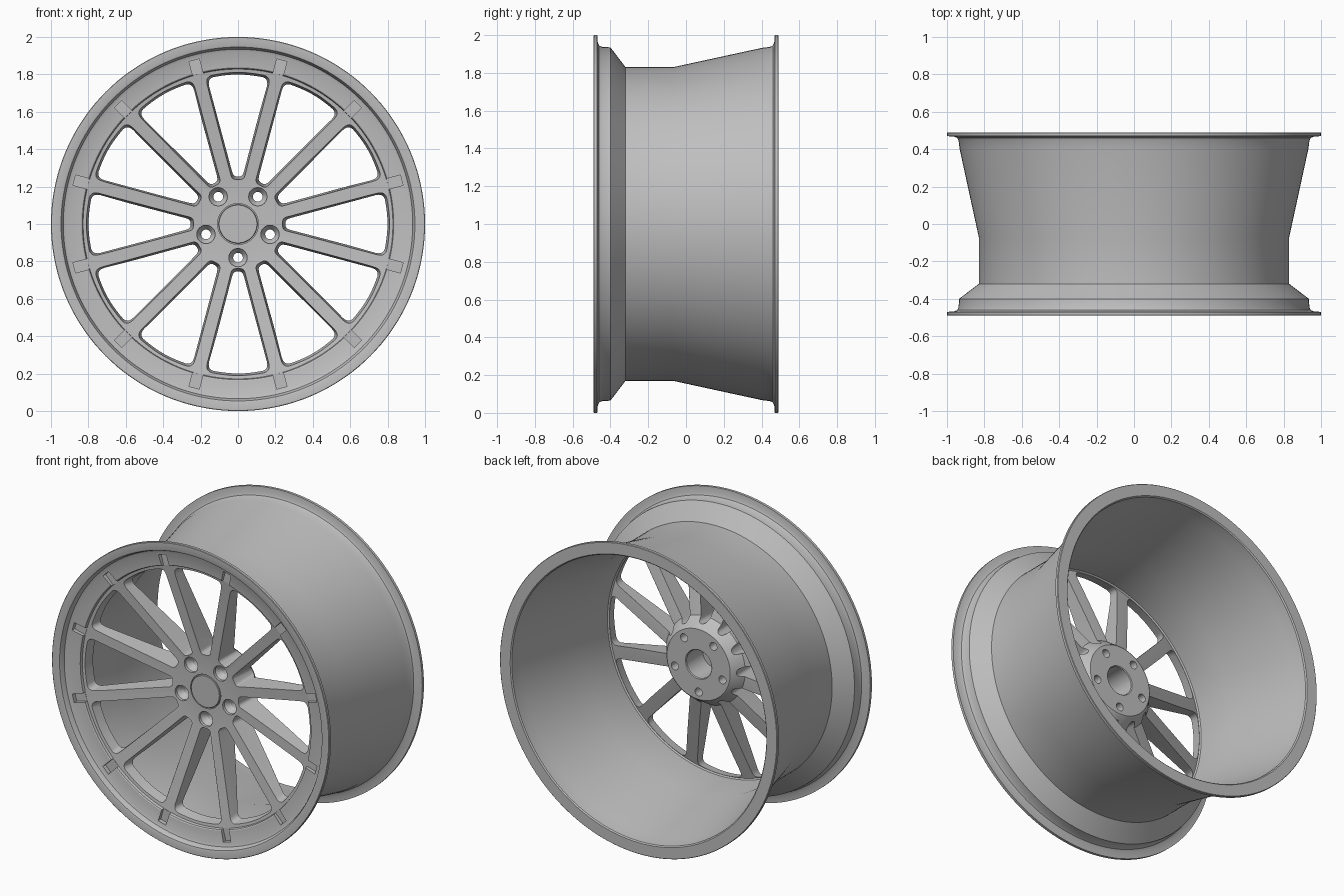
import bpy, bmesh, math
from mathutils import Matrix, Vector

SPOKES, LUGS, SEGMENTS = 12, 5, 144
HALF = math.pi / SPOKES

if "Cube" in bpy.data.objects:
    bpy.data.objects.remove(bpy.data.objects["Cube"])

metal = bpy.data.materials.new("satin grey metal")
metal.use_nodes = True
GREY = (0.52, 0.52, 0.52, 1)
metal.diffuse_color = GREY
metal.node_tree.nodes["Principled BSDF"].inputs["Base Color"].default_value = GREY


def make_object(name, bm):
    bmesh.ops.recalc_face_normals(bm, faces=bm.faces)
    mesh = bpy.data.meshes.new(name)
    bm.to_mesh(mesh)
    bm.free()
    mesh.materials.append(metal)
    obj = bpy.data.objects.new(name, mesh)
    obj.location.z = 1
    bpy.context.collection.objects.link(obj)
    return obj


def revolve(bm, profile, steps, x=0, z=0):
    """Spin (radius, y) points about an axis parallel to y."""
    verts = [bm.verts.new((x + r, y, z)) for r, y in profile]
    edges = [bm.edges.new(pair) for pair in zip(verts, verts[1:])]
    bmesh.ops.spin(bm, geom=verts + edges, cent=(x, 0, z), axis=(0, 1, 0),
                   angle=math.tau, steps=steps)
    bmesh.ops.remove_doubles(bm, verts=bm.verts, dist=1e-5)


def window_outline(spoke_half, inner, outer):
    """Rounded wedge between two spokes, as (across, outward) points."""
    def side(v):
        return v * math.tan(HALF) - spoke_half / math.cos(HALF)
    top_u = side(outer * math.cos(HALF))
    top_v = math.sqrt(outer ** 2 - top_u ** 2)
    corners = [(Vector((side(inner), inner)), 0.022), (Vector((top_u, top_v)), 0.05)]
    path = [Vector((0, inner)), corners[0][0], corners[1][0], Vector((0, outer))]
    right = []
    for i, (corner, cut) in enumerate(corners):
        before, after = path[i], path[i + 2]
        a = corner + (before - corner).normalized() * min(cut, (before - corner).length * 0.9)
        b = corner + (after - corner).normalized() * cut
        for k in range(7):
            t = k / 6
            right.append(a * (1 - t) ** 2 + corner * 2 * t * (1 - t) + b * t ** 2)
    # Curved outer edge
    end = right[-1]
    sweep = math.atan2(end.x, end.y)
    for k in range(1, 5):
        ang = sweep * (1 - k / 5)
        right.append(Vector((math.sin(ang), math.cos(ang))) * (end.length + (outer - end.length) * k / 5))
    return right + [Vector((-p.x, p.y)) for p in reversed(right)]


def add_window(bm, angle):
    """Drafted cutter, wider at the front than at the back."""
    rot = Matrix.Rotation(angle, 3, "Y")
    rings = []
    for outline, base, slope in ((window_outline(0.029, 0.236, 0.817), -0.33, -0.145),
                                 (window_outline(0.047, 0.256, 0.787), -0.05, -0.29)):
        rings.append([bm.verts.new(rot @ Vector((p.x, base + slope * p.y, p.y))) for p in outline])
    front, back = rings
    bm.faces.new(front)
    bm.faces.new(list(reversed(back)))
    for i in range(len(front)):
        j = (i + 1) % len(front)
        bm.faces.new((front[i], back[i], back[j], front[j]))


def add_slot(bm, angle):
    """Notch in the face ring where a spoke tip runs in."""
    box = Matrix.Translation((0, -0.5215, 0.866)) @ Matrix.Diagonal((0.056, 0.2, 0.08, 1))
    bmesh.ops.create_cube(bm, size=1, matrix=Matrix.Rotation(angle, 4, "Y") @ box)


# One-piece wheel: face, lip, barrel, spoke backs and hub
body = bmesh.new()
revolve(body, [
    # hub face, spoke face and raised ring
    (0, -0.32), (0.109, -0.32), (0.109, -0.333), (0.225, -0.333),
    (0.828, -0.42), (0.832, -0.437), (0.838, -0.441), (0.92, -0.449),
    # front lip
    (0.934, -0.455), (0.94, -0.475), (0.946, -0.487), (0.955, -0.49), (0.997, -0.49), (1, -0.487),
    (1, -0.47), (0.96, -0.467), (0.945, -0.46), (0.938, -0.445), (0.935, -0.40),
    # barrel outside
    (0.83, -0.32), (0.83, -0.07), (0.932, 0.40),
    (0.938, 0.445), (0.945, 0.46), (0.96, 0.467), (1, 0.47),
    # back lip and barrel inside
    (1, 0.487), (0.997, 0.49), (0.925, 0.49), (0.918, 0.483), (0.91, 0.40), (0.808, -0.07), (0.808, -0.345),
    # spoke backs, hub cone and bore
    (0.80, -0.352), (0.285, -0.203), (0.235, -0.135), (0.228, -0.13),
    (0.095, -0.13), (0.09, -0.135), (0.09, -0.30), (0, -0.30),
], SEGMENTS)
wheel = make_object("wheel_body", body)

# Cutters: spoke windows, tip slots, stepped lug holes
cuts = bmesh.new()
for i in range(LUGS):
    a = math.tau * i / LUGS
    revolve(cuts, [(0, -0.5), (0.049, -0.5), (0.049, -0.315), (0.04, -0.305),
                   (0.026, -0.28), (0.026, -0.05), (0, -0.05)], 24,
            0.18 * math.sin(a), -0.18 * math.cos(a))
for i in range(SPOKES):
    add_window(cuts, 2 * HALF * i)
    add_slot(cuts, 2 * HALF * (i + 0.5))
cutter = make_object("opening_cutter", cuts)
cutter.hide_render = True

opening = wheel.modifiers.new("openings", "BOOLEAN")
opening.operation = "DIFFERENCE"
opening.solver = "EXACT"
opening.object = cutter
bpy.context.view_layer.objects.active = wheel
bpy.ops.object.modifier_apply(modifier=opening.name)
bpy.data.objects.remove(cutter)

# Centre cap in its recess
cap = bmesh.new()
revolve(cap, [(0, -0.315), (0.104, -0.315), (0.104, -0.334), (0.101, -0.337), (0, -0.337)], 64)
hub_cap = make_object("hub_cap", cap)

bpy.ops.object.select_all(action="DESELECT")
for obj in (wheel, hub_cap):
    obj.select_set(True)
bpy.ops.object.shade_smooth_by_angle(angle=math.radians(28))
